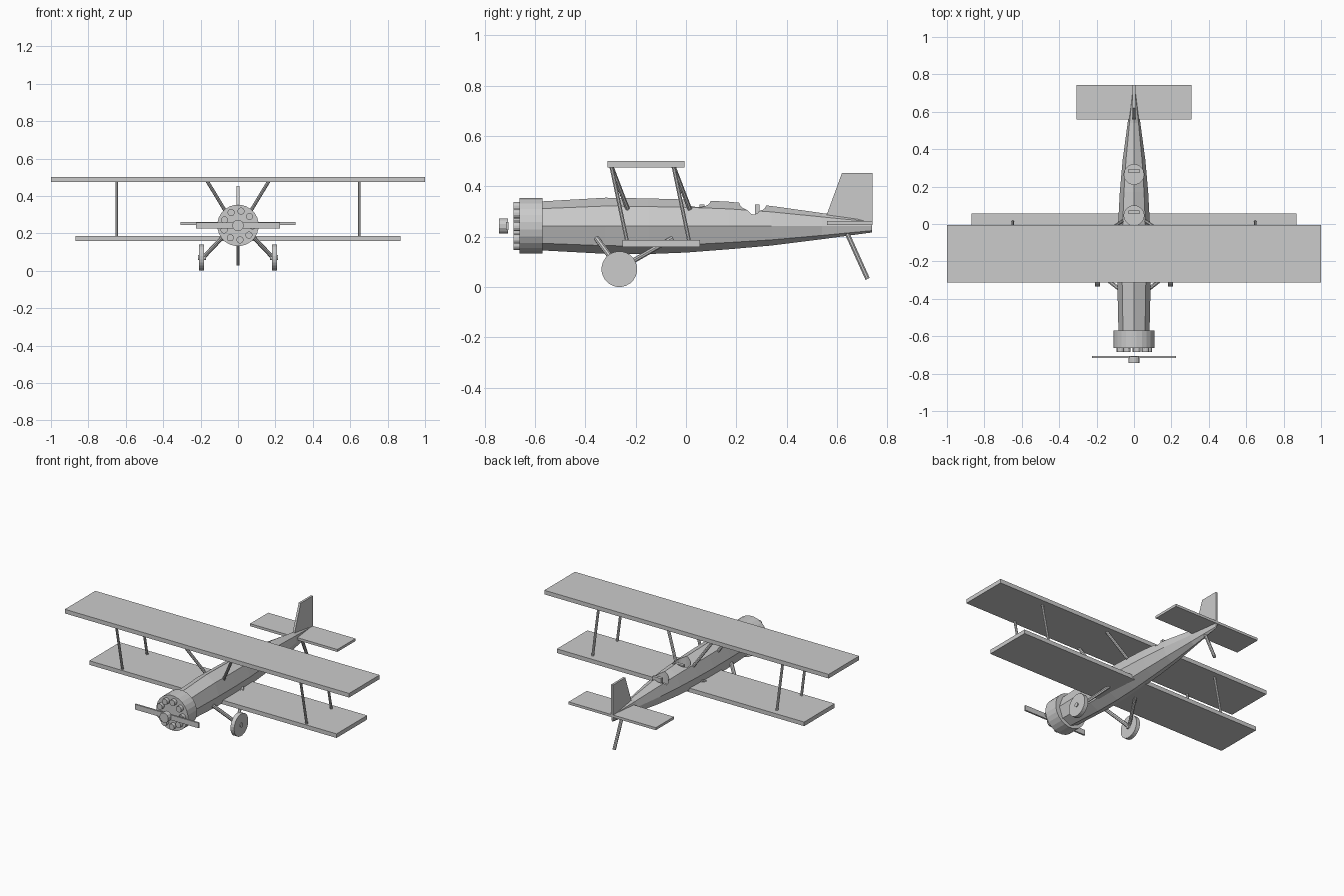
import bpy, bmesh, math
from mathutils import Vector

if "Cube" in bpy.data.objects:
    bpy.data.objects.remove(bpy.data.objects["Cube"])


def make(name, bm):
    bmesh.ops.recalc_face_normals(bm, faces=bm.faces[:])
    me = bpy.data.meshes.new(name)
    bm.to_mesh(me)
    bm.free()
    ob = bpy.data.objects.new(name, me)
    bpy.context.collection.objects.link(ob)
    return ob


def loft(name, rings):
    """Skin a list of point rings and cap both ends."""
    bm = bmesh.new()
    rs = [[bm.verts.new(p) for p in r] for r in rings]
    n = len(rs[0])
    for a, b in zip(rs, rs[1:]):
        for i in range(n):
            bm.faces.new((a[i], a[(i + 1) % n], b[(i + 1) % n], b[i]))
    bm.faces.new(rs[0])
    bm.faces.new(rs[-1])
    return make(name, bm)


def box(name, x0, x1, y0, y1, z0, z1):
    return loft(name, [[(x0, y0, z), (x1, y0, z), (x1, y1, z), (x0, y1, z)] for z in (z0, z1)])


def rod(name, p, q, r, sides=8):
    """Straight cylinder from p to q."""
    p, q = Vector(p), Vector(q)
    rot = (q - p).to_track_quat('Z', 'Y')
    circle = [rot @ Vector((r * math.cos(t), r * math.sin(t), 0))
              for t in (2 * math.pi * (i + 0.5) / sides for i in range(sides))]
    return loft(name, [[p + c for c in circle], [q + c for c in circle]])


# Fuselage: eight-sided sections (y, half width, top z, side z, bottom z)
sections = [(-0.58, 0.083, 0.340, 0.242, 0.146), (-0.32, 0.089, 0.355, 0.242, 0.132),
            (-0.15, 0.089, 0.352, 0.242, 0.131), (0.0, 0.085, 0.348, 0.242, 0.137),
            (0.17, 0.076, 0.339, 0.242, 0.150), (0.34, 0.061, 0.322, 0.242, 0.165),
            (0.54, 0.034, 0.294, 0.242, 0.190), (0.74, 0.006, 0.266, 0.242, 0.217)]
rings = []
for y, w, top, mid, bot in sections:
    ring = []
    for i in range(8):
        c, s = math.cos(i * math.pi / 4), math.sin(i * math.pi / 4)
        ring.append((w * c, y, mid + s * ((top - mid) if s > 0 else (mid - bot))))
    rings.append(ring)
fuselage = loft("fuselage", rings)

# Two round cockpit openings with seat backs
for label, y in (("front", 0.045), ("rear", 0.265)):
    cutter = rod("cockpit_cutter", (0, y, 0.26), (0, y, 0.5), 0.053, 24)
    cutter.hide_render = True
    mod = fuselage.modifiers.new("cockpit", 'BOOLEAN')
    mod.operation = 'DIFFERENCE'
    mod.solver = 'EXACT'
    mod.object = cutter
    bpy.context.view_layer.objects.active = fuselage
    bpy.ops.object.modifier_apply(modifier=mod.name)
    bpy.data.objects.remove(cutter)
    box(label + "_seat_back", -0.03, 0.03, y + 0.009, y + 0.028, 0.25, 0.328)

# Engine cowl and nine cylinders
NZ = 0.243
rod("engine_cowl", (0, -0.662, NZ), (0, -0.57, NZ), 0.111, 24)
for k in range(9):
    t = math.radians(78 + 40 * k)
    x, z = 0.078 * math.cos(t), NZ + 0.078 * math.sin(t)
    rod("engine_cylinder", (x, -0.685, z), (x, -0.65, z), 0.019, 12)

# Propeller
box("propeller_blade", -0.224, 0.224, -0.716, -0.705, 0.226, 0.259)
rod("propeller_hub", (0, -0.744, NZ), (0, -0.708, NZ), 0.031, 12)

# Wings
box("upper_wing", -1, 1, -0.312, -0.005, 0.475, 0.501)
box("lower_wing", -0.87, 0.87, -0.252, 0.055, 0.16, 0.186)

# Tail surfaces and skid
box("tailplane", -0.307, 0.307, 0.56, 0.742, 0.246, 0.262)
fin = [(0.55, 0.262), (0.62, 0.453), (0.742, 0.453), (0.742, 0.25)]
loft("tail_fin", [[(x, y, z) for y, z in fin] for x in (-0.007, 0.007)])
rod("tail_skid", (0, 0.635, 0.225), (0, 0.722, 0.032), 0.01)

for s in (-1, 1):
    # Wing struts
    for y in (-0.297, -0.05):
        rod("wing_strut", (s * 0.648, y, 0.48), (s * 0.648, y + 0.063, 0.18), 0.008)
        rod("centre_strut", (s * 0.165, y, 0.48), (s * 0.062, y + 0.065, 0.31), 0.009)
    # Wheels and landing gear legs
    hub = (s * 0.185, -0.265, 0.072)
    rod("wheel", (s * 0.182, -0.265, 0.071), (s * 0.208, -0.265, 0.071), 0.071, 24)
    rod("wheel_hub", (s * 0.172, -0.265, 0.071), (s * 0.213, -0.265, 0.071), 0.014, 12)
    rod("front_gear_leg", hub, (s * 0.07, -0.355, 0.193), 0.011)
    rod("rear_gear_leg", hub, (s * 0.07, -0.055, 0.193), 0.01)
